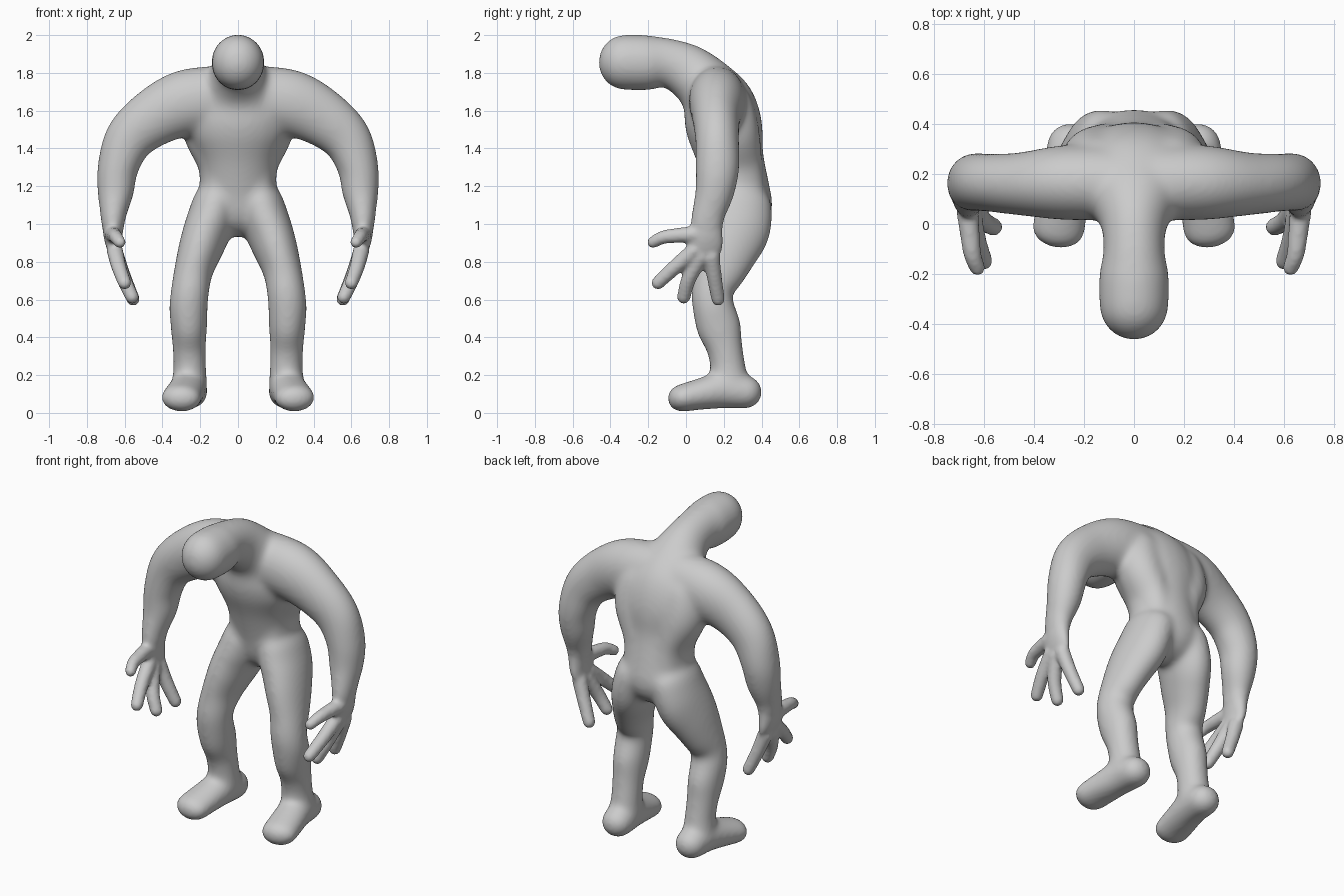
import bpy, bmesh, math
from mathutils import Vector

cube = bpy.data.objects.get("Cube")
if cube:
    bpy.data.objects.remove(cube)

SIDES = 24
STEPS = 5
X, Y = Vector((1, 0, 0)), Vector((0, 1, 0))


def catmull(p0, p1, p2, p3, t):
    return 0.5 * (2 * p1 + (p2 - p0) * t + (2 * p0 - 5 * p1 + 4 * p2 - p3) * t * t
                  + (3 * p1 - p0 - 3 * p2 + p3) * t ** 3)


def smooth_path(stations):
    """Interpolate stations of (x, y, z, half width, half depth)."""
    path = []
    last = len(stations) - 1
    for i in range(last):
        near = [stations[max(0, min(last, i + k))] for k in (-1, 0, 1, 2)]
        for s in range(STEPS):
            path.append([catmull(*values, s / STEPS) for values in zip(*near)])
    path.append(list(stations[-1]))
    return path


def limb(bm, stations, axis, mirror=False, pad=0.0):
    """Loft elliptical rings along a path with rounded ends."""
    path = smooth_path(stations)
    centres = [Vector(p[:3]) for p in path]
    rings = []
    for i, p in enumerate(path):
        tangent = (centres[min(i + 1, len(path) - 1)] - centres[max(i - 1, 0)]).normalized()
        rings.append((centres[i], tangent, p[3] + pad, p[4] + pad))

    def cap(ring, sign):
        centre, tangent, a, b = ring
        angles = [math.radians(d) for d in (20, 40, 60, 78)]
        return [(centre + tangent * sign * min(a, b) * math.sin(t), tangent,
                 a * math.cos(t), b * math.cos(t)) for t in angles]

    rings = cap(rings[0], -1)[::-1] + rings + cap(rings[-1], 1)
    for flip in ((1, -1) if mirror else (1,)):
        loops = []
        for centre, tangent, a, b in rings:
            side = (axis - tangent * axis.dot(tangent)).normalized()
            up = tangent.cross(side)
            loop = []
            for k in range(SIDES):
                t = 2 * math.pi * k / SIDES
                v = centre + side * a * math.cos(t) + up * b * math.sin(t)
                loop.append(bm.verts.new((v.x * flip, v.y, v.z)))
            loops.append(loop)
        faces = [bm.faces.new(loops[0]), bm.faces.new(loops[-1])]
        for low, high in zip(loops, loops[1:]):
            for k in range(SIDES):
                n = (k + 1) % SIDES
                faces.append(bm.faces.new((low[k], low[n], high[n], high[k])))
        bmesh.ops.recalc_face_normals(bm, faces=faces)


def fuse(obj, iterations):
    """Merge overlapping parts into one soft skin."""
    remesh = obj.modifiers.new("fuse", 'REMESH')
    remesh.mode = 'VOXEL'
    remesh.voxel_size = .011
    remesh.use_smooth_shade = True
    soften = obj.modifiers.new("soften", 'SMOOTH')
    soften.factor = .5
    soften.iterations = iterations


bm = bmesh.new()
PAD = .005

# Hunched torso, neck and head
limb(bm, [(0, .29, 1.10, .21, .165), (0, .27, 1.2, .2, .165),
          (0, .235, 1.35, .21, .172), (0, .205, 1.5, .27, .197),
          (0, .17, 1.63, .26, .19), (0, .10, 1.735, .19, .155),
          (0, 0, 1.815, .13, .138), (0, -.11, 1.856, .118, .125),
          (0, -.2, 1.854, .135, .142), (0, -.325, 1.856, .135, .143)], X, pad=PAD)

# Broad flat back and chest on each side
limb(bm, [(.1, .27, 1.12, .1, .15), (.105, .262, 1.3, .098, .14),
          (.155, .25, 1.48, .13, .135), (.155, .2, 1.6, .13, .155),
          (.13, .15, 1.68, .12, .14)], X, True, PAD)

# Arms from shoulder to wrist
limb(bm, [(.08, .165, 1.665, .145, .17), (.28, .165, 1.64, .145, .172),
          (.45, .16, 1.56, .122, .15), (.575, .165, 1.45, .112, .128),
          (.635, .167, 1.3, .112, .105), (.648, .152, 1.17, .1, .093),
          (.66, .118, 1.05, .085, .066), (.662, .108, .98, .085, .055)], Y, True, PAD)

# Bent legs
limb(bm, [(.12, .275, 1.10, .12, .178), (.158, .258, .98, .122, .187),
          (.2, .215, .865, .112, .168), (.236, .175, .75, .098, .138),
          (.254, .138, .645, .097, .106), (.262, .145, .56, .098, .107),
          (.26, .175, .45, .092, .114), (.258, .205, .34, .084, .092),
          (.255, .222, .24, .083, .09), (.257, .23, .15, .09, .1)], X, True, PAD)

# Feet, toes turned out
limb(bm, [(.255, .315, .11, .09, .085), (.265, .2, .122, .094, .095),
          (.285, .08, .1, .1, .08), (.302, -.025, .078, .104, .069)], X, True, PAD)

core_mesh = bpy.data.meshes.new("core")
bm.to_mesh(core_mesh)
bm.free()
core = bpy.data.objects.new("core", core_mesh)
bpy.context.collection.objects.link(core)
fuse(core, 36)
bpy.context.view_layer.update()
graph = bpy.context.evaluated_depsgraph_get()
mesh = bpy.data.meshes.new_from_object(core.evaluated_get(graph))
bpy.data.objects.remove(core)
bpy.data.meshes.remove(core_mesh)

bm = bmesh.new()
bm.from_mesh(mesh)

# Palms
limb(bm, [(.66, .113, 1.02, .082, .058), (.662, .105, .95, .09, .052),
          (.657, .1, .89, .096, .043), (.645, .1, .84, .084, .036)], Y, True)

# Thumb and three fingers
digits = [
    [(.665, .05, .945), (.655, -.04, .94), (.645, -.12, .93), (.625, -.175, .903)],
    [(.652, .045, .86), (.63, -.06, .77), (.60, -.148, .688)],
    [(.645, .08, .83), (.605, .015, .71), (.56, -.012, .612)],
    [(.645, .135, .83), (.605, .15, .72), (.555, .17, .602)],
]
for digit in digits:
    limb(bm, [(*p, .044 - .004 * i, .044 - .004 * i) for i, p in enumerate(digit)], X, True)

bm.to_mesh(mesh)
bm.free()
mesh.name = "body"
body = bpy.data.objects.new("body", mesh)
bpy.context.collection.objects.link(body)
fuse(body, 8)

# Plain grey skin
skin = bpy.data.materials.new("grey_skin")
skin.use_nodes = True
grey = (.6, .6, .6, 1)
skin.diffuse_color = grey
skin.node_tree.nodes["Principled BSDF"].inputs["Base Color"].default_value = grey
mesh.materials.clear()
mesh.materials.append(skin)
